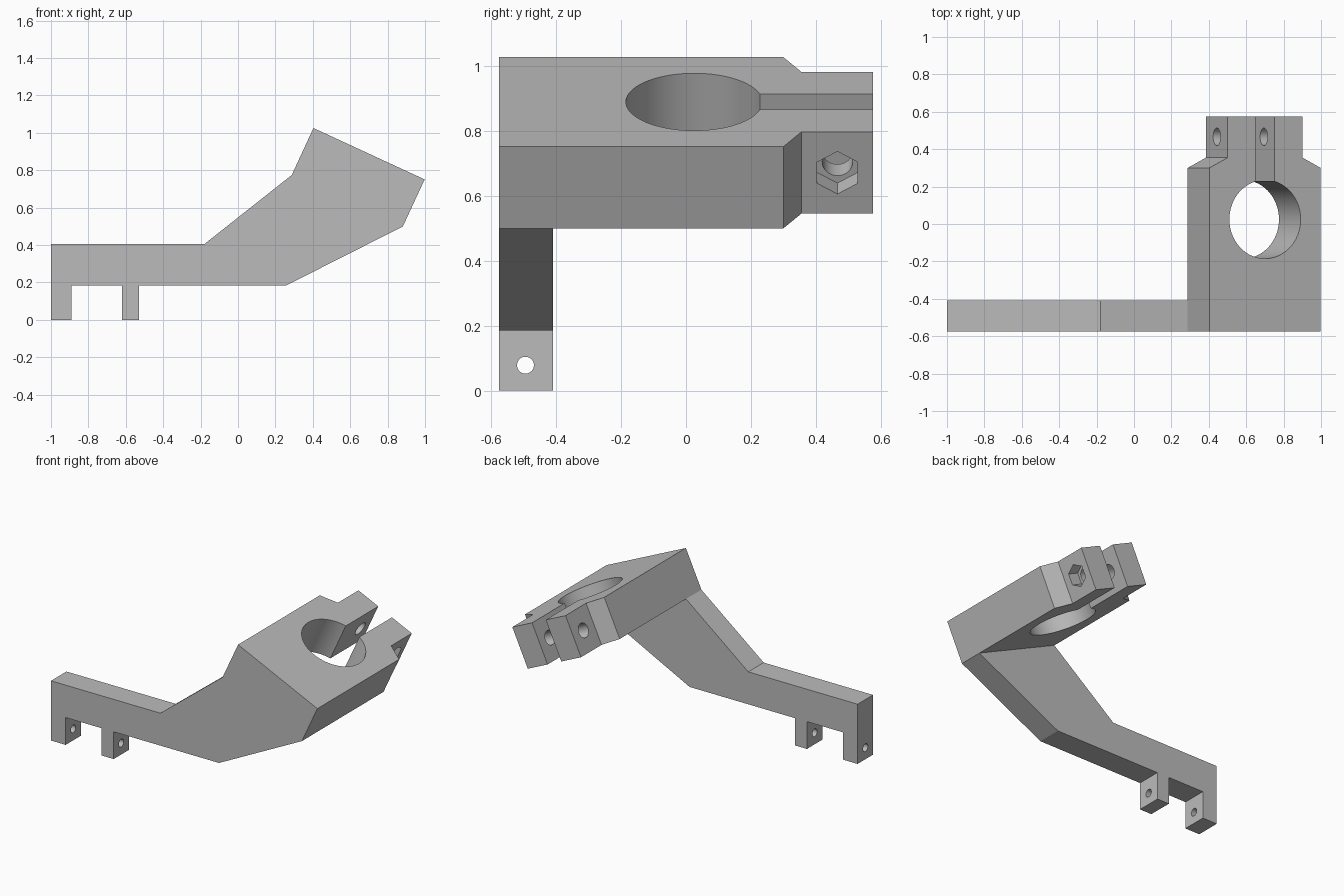
import bpy, bmesh, math
from mathutils import Vector

cube = bpy.data.objects.get("Cube")
if cube:
    bpy.data.objects.remove(cube, do_unlink=True)

grey = bpy.data.materials.new("plain grey")
grey.use_nodes = True
COLOUR = (0.5, 0.5, 0.5, 1)
grey.diffuse_color = COLOUR
grey.node_tree.nodes["Principled BSDF"].inputs["Base Color"].default_value = COLOUR

X, Y, Z = Vector((1, 0, 0)), Vector((0, 1, 0)), Vector((0, 0, 1))
# Tilted frame of the clamp block: U along its width, V through its thickness
TILT = math.atan2(0.275, 0.595)
U = Vector((math.cos(TILT), 0, -math.sin(TILT)))
V = Vector((math.sin(TILT), 0, math.cos(TILT)))
CENTRE = Vector((0.6425, 0, 0.7625))
HALF_W, HALF_T, LUG_W = 0.3275, 0.1385, 0.22
FRONT, BACK = -0.575, 0.575


def prism(name, points, origin, a, b, n, start, end):
    """Extrude a flat outline in the a/b plane from start to end along n."""
    bm = bmesh.new()
    rings = [[bm.verts.new(origin + a * p + b * q + n * d) for p, q in points]
             for d in (start, end)]
    bm.faces.new(rings[0])
    bm.faces.new(rings[1])
    for i in range(len(points)):
        j = (i + 1) % len(points)
        bm.faces.new((rings[0][i], rings[0][j], rings[1][j], rings[1][i]))
    bmesh.ops.recalc_face_normals(bm, faces=bm.faces)
    mesh = bpy.data.meshes.new(name)
    bm.to_mesh(mesh)
    bm.free()
    mesh.materials.append(grey)
    obj = bpy.data.objects.new(name, mesh)
    bpy.context.collection.objects.link(obj)
    return obj


def circle(radius, sides):
    return [(radius * math.cos(math.tau * i / sides),
             radius * math.sin(math.tau * i / sides)) for i in range(sides)]


def combine(target, tool, operation):
    tool.hide_render = True
    bpy.context.view_layer.objects.active = target
    mod = target.modifiers.new("combine", 'BOOLEAN')
    mod.operation, mod.solver, mod.object = operation, 'EXACT', tool
    bpy.ops.object.modifier_apply(modifier=mod.name)
    bpy.data.objects.remove(tool, do_unlink=True)


def block_point(u, v):
    p = CENTRE + U * u + V * v
    return p.x, p.z


# Clamp block: keyhole outline with narrowed split lugs at the back
BORE, BORE_Y, SLOT = 0.21, 0.025, 0.0565
gap = math.asin(SLOT / BORE)
STEPS = 72
bore = []
for i in range(STEPS + 1):
    t = gap + (math.tau - 2 * gap) * i / STEPS
    bore.append((BORE * math.sin(t), BORE_Y + BORE * math.cos(t)))
half = [(SLOT, BACK), (LUG_W, BACK), (LUG_W, 0.355), (HALF_W, 0.30), (HALF_W, FRONT)]
outline = half + [(-u, y) for u, y in reversed(half)] + bore[::-1]
bracket = prism("clamp_bracket", outline, CENTRE, U, Y, V, -HALF_T, HALF_T)

# Cross bolt hole through both lugs, and hexagonal nut pocket on one side
bolt = CENTRE + Y * 0.466
combine(bracket, prism("bolt_cutter", circle(0.047, 32), bolt, V, Y, U, -0.3, 0.3),
        'DIFFERENCE')
combine(bracket, prism("nut_cutter", circle(0.072, 6), bolt, V, Y, U, LUG_W - 0.08, 0.3),
        'DIFFERENCE')

# Arm plate with two feet, running up into the block
arm_profile = [(-1, 0), (-0.89, 0), (-0.89, 0.185), (-0.62, 0.185), (-0.62, 0),
               (-0.53, 0), (-0.53, 0.185), (0.26, 0.185),
               block_point(HALF_W, -HALF_T), block_point(0.28, -0.1),
               block_point(-0.28, -0.1), block_point(-HALF_W, -HALF_T),
               (-0.18, 0.405), (-1, 0.405)]
arm = prism("arm", arm_profile, Vector(), X, Z, Y, FRONT, -0.41)

# Pin hole through both feet
pin = Vector((0, -0.494, 0.078))
combine(arm, prism("pin_cutter", circle(0.026, 32), pin, Y, Z, X, -1.1, -0.45),
        'DIFFERENCE')
combine(bracket, arm, 'UNION')

# Smooth bores, crisp edges
bpy.ops.object.select_all(action='DESELECT')
bracket.select_set(True)
bpy.context.view_layer.objects.active = bracket
bpy.ops.object.shade_smooth_by_angle(angle=math.radians(25))
